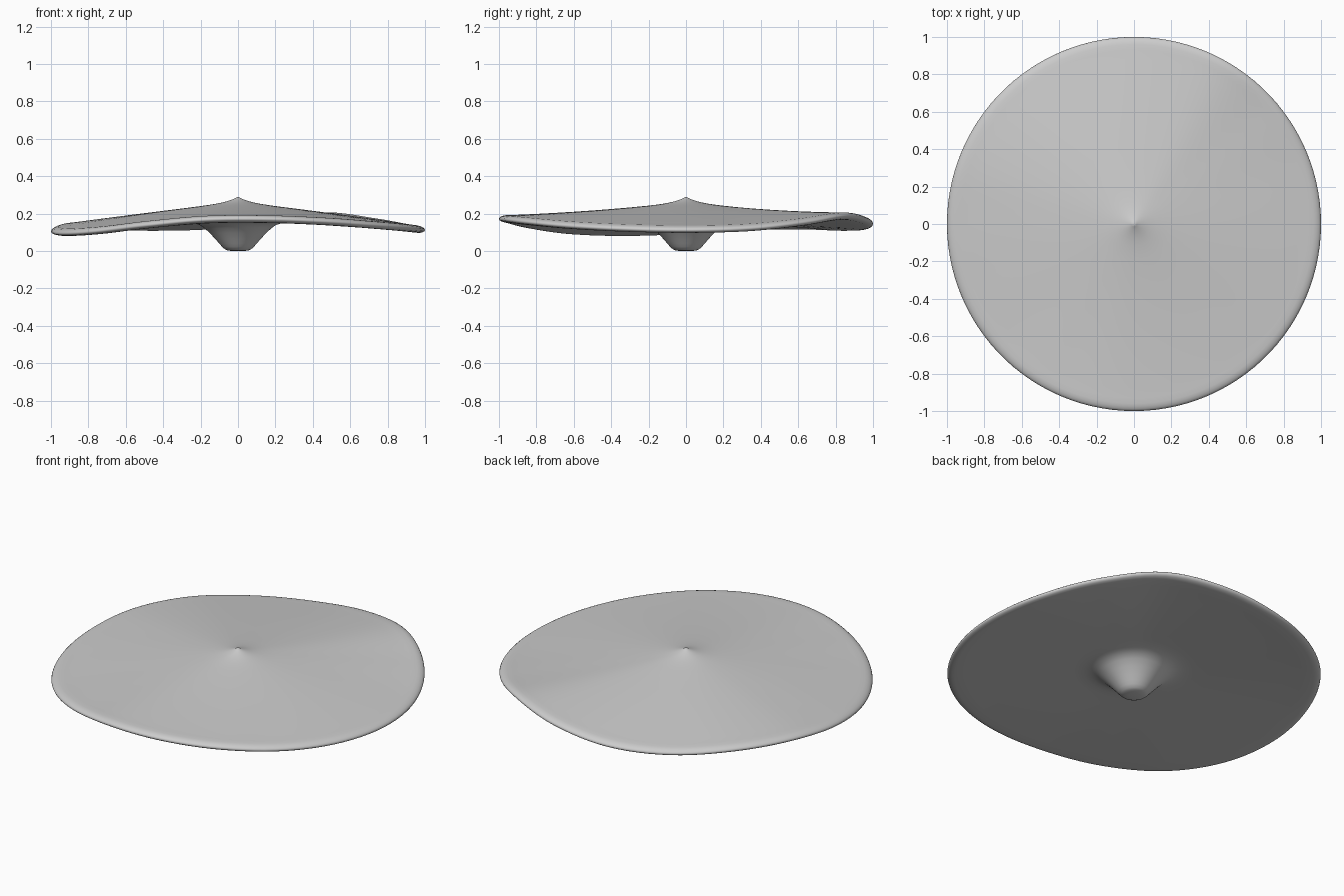
import bpy, bmesh, math

if "Cube" in bpy.data.objects:
    bpy.data.objects.remove(bpy.data.objects["Cube"])

SEG = 108
# Rim centre height every 20 degrees, counter-clockwise from +x
RIM = [.112, .121, .153, .188, .163, .131, .124, .132, .127,
       .105, .094, .105, .138, .168, .170, .156, .135, .119]
MEAN = sum(RIM) / len(RIM)
HALF = .018      # half thickness at the rim
ROLL = .96       # radius where the rounded edge starts
TOP, UNDER = .262, .172   # height of each cone at the axis, without the peak


def rim_height(a):
    """Periodic Catmull-Rom through the rim heights."""
    f = a / math.tau * len(RIM)
    i, t = int(f), f - int(f)
    p0, p1, p2, p3 = (RIM[(i + k) % len(RIM)] for k in (-1, 0, 1, 2))
    return p1 + .5 * t * (p2 - p0 + t * (2*p0 - 5*p1 + 4*p2 - p3
                                         + t * (3*(p1 - p2) + p3 - p0)))


# Profile of (radius, height); the wave is added growing with radius squared
profile = []
# Upper surface: shallow cone with a small soft peak
for r in (.015, .03, .06, .09, .12, .16, .2, .3, .4, .5, .6, .7, .8, .88, .93):
    z = TOP + (MEAN + HALF - TOP) * r + .028 * math.exp(-r / .06)
    profile.append((r, z))
# Rounded rim, blending from the upper cone to the lower one
for k in range(9):
    a = math.pi / 2 - math.pi * k / 8
    r = ROLL + (1 - ROLL) * math.cos(a)
    upper = (TOP - MEAN) * (1 - r)
    lower = (UNDER - MEAN) * (1 - r)
    profile.append((r, MEAN + HALF * math.sin(a) + upper + (lower - upper) * k / 8))
# Underside
for r in (.9, .8, .7, .6, .5, .4, .32):
    profile.append((r, UNDER + (MEAN - HALF - UNDER) * r))
# Flared stub below
profile += [(.27, .155), (.235, .150), (.205, .141), (.18, .124), (.15, .096), (.12, .063),
            (.10, .040), (.085, .023), (.07, .009), (.055, .003), (.03, 0)]

bm = bmesh.new()
rings = []
for r, z in profile:
    ring = []
    for s in range(SEG):
        a = math.tau * s / SEG
        wave = (rim_height(a) - MEAN) * r * r if z > .05 else 0
        ring.append(bm.verts.new((r * math.cos(a), r * math.sin(a), z + wave)))
    rings.append(ring)
for lo, hi in zip(rings, rings[1:]):
    for s in range(SEG):
        n = (s + 1) % SEG
        bm.faces.new((lo[s], hi[s], hi[n], lo[n]))
# Close the peak and the foot
for ring, z in ((rings[0], .29), (rings[-1], 0)):
    tip = bm.verts.new((0, 0, z))
    for s in range(SEG):
        bm.faces.new((ring[s], ring[(s + 1) % SEG], tip))
bmesh.ops.recalc_face_normals(bm, faces=bm.faces)

mesh = bpy.data.meshes.new("wavy_cap")
bm.to_mesh(mesh)
bm.free()
cap = bpy.data.objects.new("wavy_cap", mesh)
bpy.context.collection.objects.link(cap)
for p in mesh.polygons:
    p.use_smooth = True
